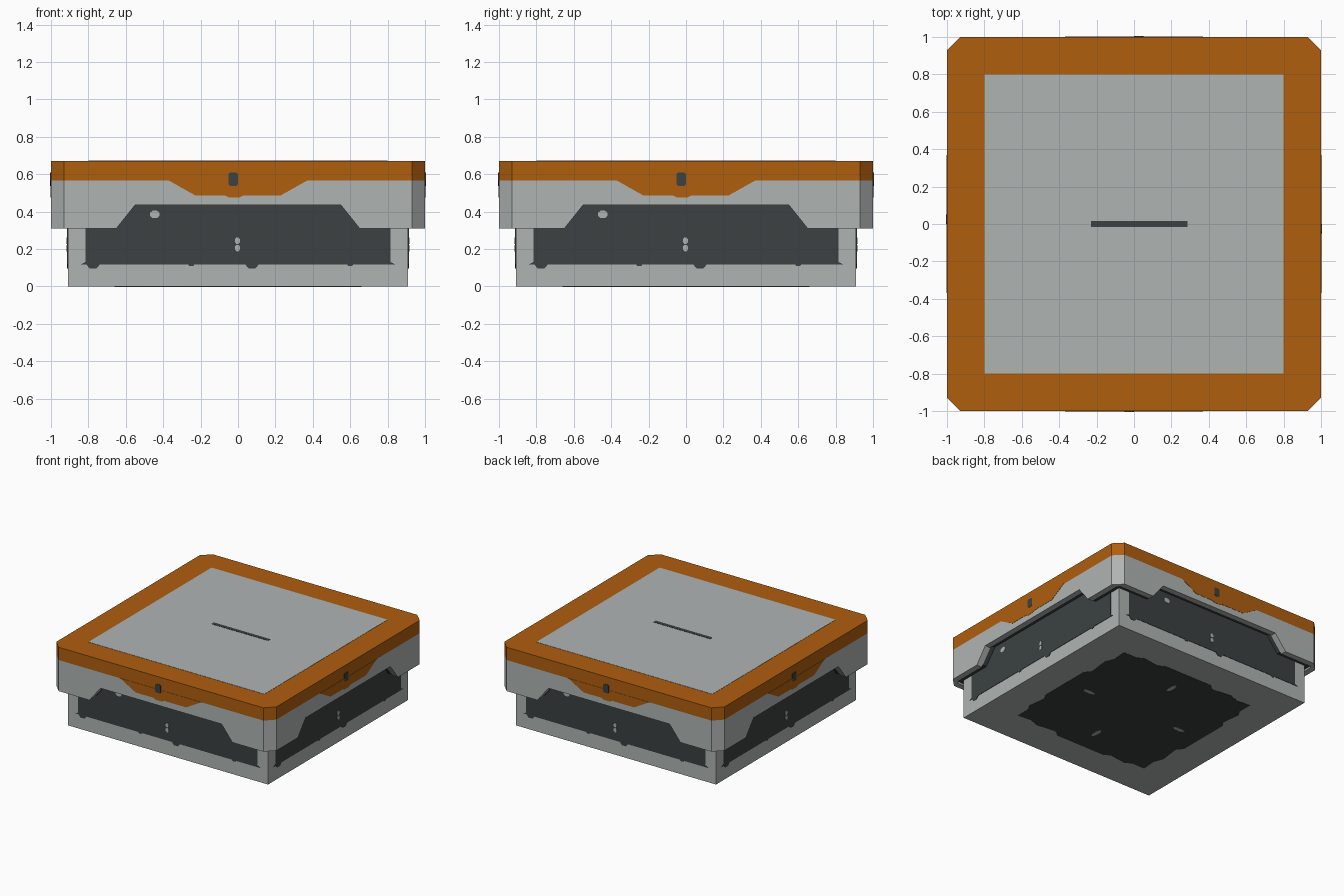
import bpy, bmesh, math
from mathutils import Matrix

if "Cube" in bpy.data.objects:
    bpy.data.objects.remove(bpy.data.objects["Cube"])


def material(name, rgb):
    m = bpy.data.materials.new(name)
    m.diffuse_color = (*rgb, 1)
    m.use_nodes = True
    m.node_tree.nodes["Principled BSDF"].inputs["Base Color"].default_value = m.diffuse_color
    return m


ORANGE = material("burnt_orange", (0.434, 0.112, 0.0045))
GREY = material("light_grey", (0.43, 0.46, 0.455))
DARK = material("charcoal", (0.045, 0.053, 0.053))


def finish(bm, name, mat):
    bmesh.ops.recalc_face_normals(bm, faces=bm.faces)
    me = bpy.data.meshes.new(name)
    bm.to_mesh(me)
    bm.free()
    me.materials.append(mat)
    ob = bpy.data.objects.new(name, me)
    bpy.context.collection.objects.link(ob)
    return ob


def prism(bm, a, b):
    """Closed solid between two matching outlines."""
    va, vb = [bm.verts.new(p) for p in a], [bm.verts.new(p) for p in b]
    bm.faces.new(va)
    bm.faces.new(vb)
    for i in range(len(a)):
        j = (i + 1) % len(a)
        bm.faces.new((va[i], va[j], vb[j], vb[i]))


def slab(name, pts, z0, z1, mat, turns=1):
    """Plan outline raised from z0 to z1, optionally repeated round z."""
    bm = bmesh.new()
    for k in range(turns):
        r = Matrix.Rotation(k * math.pi / 2, 2)
        flat = [(r[0][0] * x + r[0][1] * y, r[1][0] * x + r[1][1] * y) for x, y in pts]
        prism(bm, [(x, y, z0) for x, y in flat], [(x, y, z1) for x, y in flat])
    return finish(bm, name, mat)


def four_sides(name, pts, d0, d1, mat):
    """Side elevation outline (u, z) between two depths, on all four sides."""
    bm = bmesh.new()
    for k in range(4):
        r = Matrix.Rotation(k * math.pi / 2, 3, 'Z')
        prism(bm, [tuple(r @ Matrix.Translation((u, -d0, z)).translation) for u, z in pts],
              [tuple(r @ Matrix.Translation((u, -d1, z)).translation) for u, z in pts])
    return finish(bm, name, mat)


def octagon(h, c):
    return [(-h + c, -h), (h - c, -h), (h, -h + c), (h, h - c),
            (h - c, h), (-h + c, h), (-h, h - c), (-h, -h + c)]


def square(h):
    return [(-h, -h), (h, -h), (h, h), (-h, h)]


def oval(cx, cy, rx, ry):
    return [(cx + rx * math.cos(t * math.pi / 4 + math.pi / 8),
             cy + ry * math.sin(t * math.pi / 4 + math.pi / 8)) for t in range(8)]


def skirt_outline(end, low, high, n):
    right = [(n, low), (end, low), (end, 0.565)]
    right = [(n - 0.1, high)] + right
    return right + [(-u, z) for u, z in reversed(right)]


# Lower base box
slab("base_box", square(0.91), 0, 0.52, GREY)

# Orange lid with a grey top panel and a dark slot
slab("lid_band", octagon(1.0, 0.07), 0.565, 0.67, ORANGE)
slab("top_panel", square(0.8), 0.66, 0.672, GREY)
slab("top_slot", [(-0.23, -0.015), (0.285, -0.015), (0.285, 0.015), (-0.23, 0.015)],
     0.668, 0.674, DARK)

# Notched grey skirt with chamfered corners
four_sides("skirt_sides", skirt_outline(0.93, 0.31, 0.435, 0.65), 0.95, 1.0, GREY)
slab("skirt_corners", [(0.93, 1.0), (1.0, 0.93), (0.95, 0.93), (0.93, 0.95)],
     0.31, 0.565, GREY, 4)

# Dark seal recessed between skirt and base
four_sides("inner_seal", skirt_outline(0.935, 0.325, 0.45, 0.64), 0.905, 0.95, DARK)

# Orange tab hanging from the lid, with a dark mark
four_sides("lid_tab", [(-0.37, 0.566), (-0.23, 0.487), (-0.07, 0.487), (-0.05, 0.476),
                       (0.01, 0.476), (0.03, 0.487), (0.23, 0.487), (0.37, 0.566)],
           0.99, 1.002, ORANGE)
four_sides("lid_mark", [(-0.05, 0.545), (-0.042, 0.538), (-0.008, 0.538), (0, 0.545),
                        (0, 0.6), (-0.008, 0.608), (-0.042, 0.608), (-0.05, 0.6)],
           0.998, 1.004, DARK)

# Dark side panel with small nicks along its lower edge
edge = [(-0.815, 0.45), (-0.815, 0.13), (-0.84, 0.118)]
for u, w, d in ((-0.775, 0.037, 0.022), (-0.25, 0.018, 0.01),
                (0.075, 0.037, 0.022), (0.6, 0.018, 0.01)):
    edge += [(u - w, 0.118), (u - w / 2, 0.118 - d), (u + w / 2, 0.118 - d), (u + w, 0.118)]
edge += [(0.84, 0.118), (0.815, 0.13), (0.815, 0.45)]
four_sides("side_panel", edge, 0.905, 0.913, DARK)

# Small light marks on the side panels
four_sides("upper_mark", oval(-0.445, 0.385, 0.028, 0.022), 0.91, 0.916, GREY)
four_sides("middle_mark_top", oval(-0.003, 0.244, 0.015, 0.019), 0.91, 0.916, GREY)
four_sides("middle_mark_low", oval(-0.003, 0.205, 0.015, 0.019), 0.91, 0.916, GREY)

# Dark underside patch with a wavy border and four light marks
side = [(-0.62, -0.62), (-0.5, -0.62), (-0.45, -0.65), (-0.3, -0.63), (-0.25, -0.66),
        (0.2, -0.66), (0.25, -0.62), (0.42, -0.64), (0.5, -0.61)]
patch = []
for k in range(4):
    c, s = round(math.cos(k * math.pi / 2)), round(math.sin(k * math.pi / 2))
    patch += [(c * x - s * y, s * x + c * y) for x, y in side]
slab("underside_patch", patch, -0.002, 0.004, DARK)
slab("underside_marks", oval(0.44, 0, 0.055, 0.018), -0.004, 0.002, GREY, 4)
